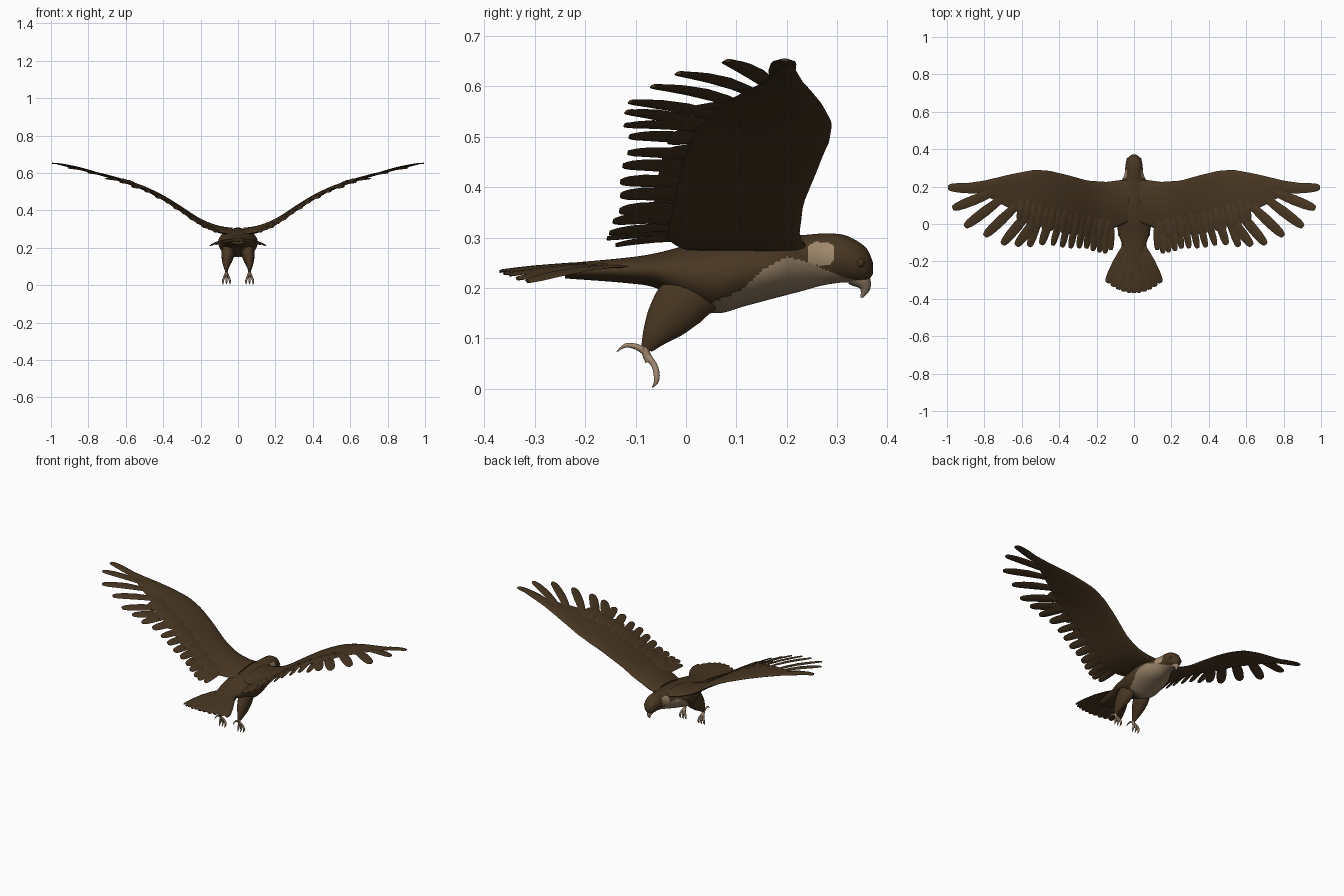
import bpy, bmesh, math
from mathutils import Vector

if "Cube" in bpy.data.objects:
    bpy.data.objects.remove(bpy.data.objects["Cube"])


def material(name, rgb):
    mat = bpy.data.materials.new(name)
    mat.use_nodes = True
    mat.diffuse_color = (*rgb, 1)
    shader = mat.node_tree.nodes["Principled BSDF"]
    shader.inputs["Base Color"].default_value = (*rgb, 1)
    shader.inputs["Roughness"].default_value = 0.8
    return mat


brown = material("plumage brown", (0.065, 0.037, 0.016))
dark = material("underwing dark brown", (0.06, 0.034, 0.015))
tan = material("breast tan", (0.27, 0.19, 0.12))
cream = material("cheek cream", (0.36, 0.255, 0.155))
skin = material("foot skin", (0.34, 0.235, 0.155))
horn = material("beak horn", (0.29, 0.21, 0.14))


def interp(table, x):
    """Linear lookup in a list of (x, value) pairs."""
    if x <= table[0][0]:
        return table[0][1]
    for (x0, v0), (x1, v1) in zip(table, table[1:]):
        if x <= x1:
            return v0 + (v1 - v0) * (x - x0) / (x1 - x0)
    return table[-1][1]


def spline(rows, steps):
    """Resample rows of numbers with a Catmull-Rom curve."""
    rows = [Vector(r) for r in rows]
    rows = [rows[0]] + rows + [rows[-1]]
    out = []
    for a, b, c, d in zip(rows, rows[1:], rows[2:], rows[3:]):
        for k in range(steps):
            t = k / steps
            out.append(b + (c - a) * (t / 2) + (a * 2 - b * 5 + c * 4 - d) * (t * t / 2)
                       + (b * 3 - a - c * 3 + d) * (t ** 3 / 2))
    return out + [rows[-1]]


def loft(bm, rings):
    """Skin a list of closed rings and cap both ends."""
    loops = [[bm.verts.new(p) for p in ring] for ring in rings]
    n = len(loops[0])
    for a, b in zip(loops, loops[1:]):
        for j in range(n):
            k = (j + 1) % n
            bm.faces.new((a[j], a[k], b[k], b[j]))
    bm.faces.new(loops[0][::-1])
    bm.faces.new(loops[-1])


def tube(bm, rows, steps=4, sides=10, flat=1):
    """Limb through rows of x, y, z, radius, narrowed sideways by flat."""
    pts = spline(rows, steps)
    rings = []
    for i, p in enumerate(pts):
        d = (pts[min(i + 1, len(pts) - 1)] - pts[max(i - 1, 0)]).to_3d().normalized()
        u = d.cross(Vector((1, 0, 0))).normalized()
        v = d.cross(u) * flat
        angles = [math.tau * j / sides for j in range(sides)]
        rings.append([p.to_3d() + (u * math.cos(a) + v * math.sin(a)) * p[3] for a in angles])
    loft(bm, rings)


def finish(name, bm, mats, rule=None, mirror=False, angle=60):
    """Turn a bmesh into a shaded object, colouring faces by a rule."""
    bmesh.ops.recalc_face_normals(bm, faces=bm.faces)
    bm.normal_update()
    if rule:
        for f in bm.faces:
            f.material_index = rule(f.calc_center_median(), f.normal)
    mesh = bpy.data.meshes.new(name)
    bm.to_mesh(mesh)
    bm.free()
    obj = bpy.data.objects.new(name, mesh)
    bpy.context.scene.collection.objects.link(obj)
    for m in mats:
        mesh.materials.append(m)
    if mirror:
        mod = obj.modifiers.new("Mirror", "MIRROR")
        mod.use_mirror_merge = False
    bpy.ops.object.select_all(action="DESELECT")
    obj.select_set(True)
    bpy.context.view_layer.objects.active = obj
    bpy.ops.object.shade_smooth_by_angle(angle=math.radians(angle))


# Body and head: rows of y, top, bottom, half width
sections = [(-.24, .249, .219, .04), (-.12, .26, .21, .062), (-.06, .269, .2, .08),
            (0, .284, .168, .093), (.06, .293, .15, .103), (.12, .3, .165, .105),
            (.18, .304, .181, .093), (.23, .305, .194, .066), (.27, .308, .205, .05),
            (.31, .306, .211, .046), (.34, .293, .211, .04), (.36, .276, .215, .027),
            (.371, .25, .228, .008)]
bm = bmesh.new()
rings = []
for y, top, low, w in spline(sections, 14):
    angles = [math.tau * j / 80 for j in range(80)]
    rings.append([(w * math.cos(a), y, (top + low) / 2 + (top - low) / 2 * math.sin(a))
                  for a in angles])
loft(bm, rings)
bib = [(.02, .14), (.05, .17), (.11, .195), (.155, .238), (.2, .262), (.24, .252),
       (.3, .226), (.34, .214)]


def body_colour(c, n):
    if abs((c.y - .268) / .027) ** 3 + abs((c.z - .268) / .023) ** 3 < 1:
        return 2
    return 1 if .02 < c.y < .34 and c.z < interp(bib, c.y) else 0


finish("body", bm, [brown, tan, cream], body_colour)

# Hooked beak
bm = bmesh.new()
tube(bm, [(0, .335, .226, .022), (0, .35, .213, .017), (0, .355, .198, .01), (0, .348, .181, .002)])
finish("beak", bm, [horn])

# Eyes
bm = bmesh.new()
bmesh.ops.create_uvsphere(bm, u_segments=16, v_segments=10, radius=.01)
bmesh.ops.translate(bm, verts=bm.verts, vec=(.031, .345, .25))
finish("eyes", bm, [dark], mirror=True)

# Feathered thighs
bm = bmesh.new()
tube(bm, [(.046, .05, .2, .04), (.052, 0, .178, .054), (.058, -.035, .14, .045),
          (.062, -.06, .108, .028), (.062, -.078, .08, .012)], 5, 20, .65)
finish("thighs", bm, [brown], mirror=True)

# Feet: shank, three front toes and a hind toe with curved claws
bm = bmesh.new()
tube(bm, [(.062, -.07, .095, .009), (.062, -.08, .075, .008), (.062, -.072, .055, .009)])
for spread in (-1, 0, 1):
    x = .062 + spread * .01
    tube(bm, [(.062, -.078, .066, .007), (x, -.063, .047, .006), (x + spread * .008, -.058, .026, .006),
              (x + spread * .009, -.06, .012, .004), (x + spread * .007, -.067, .003, .001)])
tube(bm, [(.062, -.076, .07, .007), (.062, -.097, .083, .006), (.062, -.12, .086, .004),
          (.062, -.137, .074, .001)])
finish("feet", bm, [skin], mirror=True)

# Wing outline: span height, leading edge and trailing edge against x
rise = [(.03, .28), (.1, .29), (.2, .33), (.3, .4), (.4, .465), (.5, .515), (.6, .552),
        (.7, .582), (.8, .608), (.9, .632), (1, .655)]
lead = [(.03, .24), (.15, .225), (.25, .232), (.35, .26), (.45, .284), (.53, .29),
        (.65, .268), (.8, .232), (1, .203)]
trail = [(.03, .01), (.15, -.04), (.3, -.02), (.5, .015), (.65, .075), (.8, .155), (.96, .198)]


def wing_height(x, y):
    """Span curve, drooping a little toward the trailing edge."""
    return sum(interp(rise, x + d) for d in (-.03, 0, .03)) / 3 - .07 * max(0, .08 - y)


def under(c, n):
    return 1 if n.z < 0 else 0


bm = bmesh.new()
rings = []
for i in range(41):
    x = .03 + .93 * i / 40
    y0, y1 = interp(lead, x), interp(trail, x)
    thick = .033 - .029 * i / 40
    ring = []
    for j in range(24):
        t = (1 - math.cos(math.tau * j / 24)) / 2
        y = y0 + (y1 - y0) * t
        bulge = (2 * math.sqrt(t) * (1 - t) + .1 * t) * thick
        ring.append((x, y, wing_height(x, y) + (1 if j < 12 else -.6) * bulge))
    rings.append(ring)
loft(bm, rings)
finish("wings", bm, [brown, dark], under, mirror=True)


def feather(bm, base, tip, half, surface, lift=0):
    """Thin lens-shaped blade laid on a surface from base to tip."""
    base, tip = Vector(base), Vector(tip)
    d = (tip - base).normalized()
    side = Vector((-d.y, d.x))
    rings = []
    for t, w in ((0, .6), (.25, .85), (.5, 1), (.75, .95), (.9, .8), (.97, .6), (1, .35)):
        c = base.lerp(tip, t)
        ring = []
        for across, h in ((-1, 0), (-.4, .003), (.4, .003), (1, 0), (.4, -.003), (-.4, -.003)):
            p = c + side * (half * w * across)
            z = surface(p.x, p.y) + lift + h + .006 * math.sin(math.pi * t)
            ring.append((p.x, p.y, z))
        rings.append(ring)
    loft(bm, rings)


# Flight feathers, listed by tip from the wing end inwards
tips = [(.995, .196), (.97, .083), (.905, -.015), (.8, -.065), (.705, -.11), (.63, -.117),
        (.56, -.122), (.495, -.112), (.435, -.115), (.385, -.125), (.34, -.13), (.295, -.13),
        (.255, -.132), (.22, -.145), (.185, -.152), (.155, -.157), (.125, -.14)]
bm = bmesh.new()
for i, (x, y) in enumerate(tips):
    bx = .1 + (x - .1) * (.73 if x > .6 else .86)
    by = interp(trail, bx) + .055
    half = .027 if x > .6 else .023 if x > .45 else .019
    feather(bm, (bx, by), (x, y), half, wing_height, .003 * (i % 2))
finish("flight_feathers", bm, [brown, dark], under, mirror=True, angle=40)

# Shorter covert feathers over the feather roots
bm = bmesh.new()
for i in range(15):
    x = .14 + .033 * i
    y = interp(trail, x)
    feather(bm, (x - .01, y + .09), (x + .012, y - .04), .02, wing_height, .006 + .003 * (i % 2))
finish("covert_feathers", bm, [brown, dark], under, mirror=True, angle=40)


# Fanned tail
def tail_height(x, y):
    return .235 + .05 * (y + .37) - 1.05 * x * x


bm = bmesh.new()
for i in range(11):
    s = (i - 5) / 5
    tip = (s * .143, -.37 + .055 * s * s)
    feather(bm, (s * .035, -.1), tip, .025, tail_height, -.003 * abs(s) - .002 * (i % 2))
finish("tail_feathers", bm, [brown, dark], under, angle=40)
